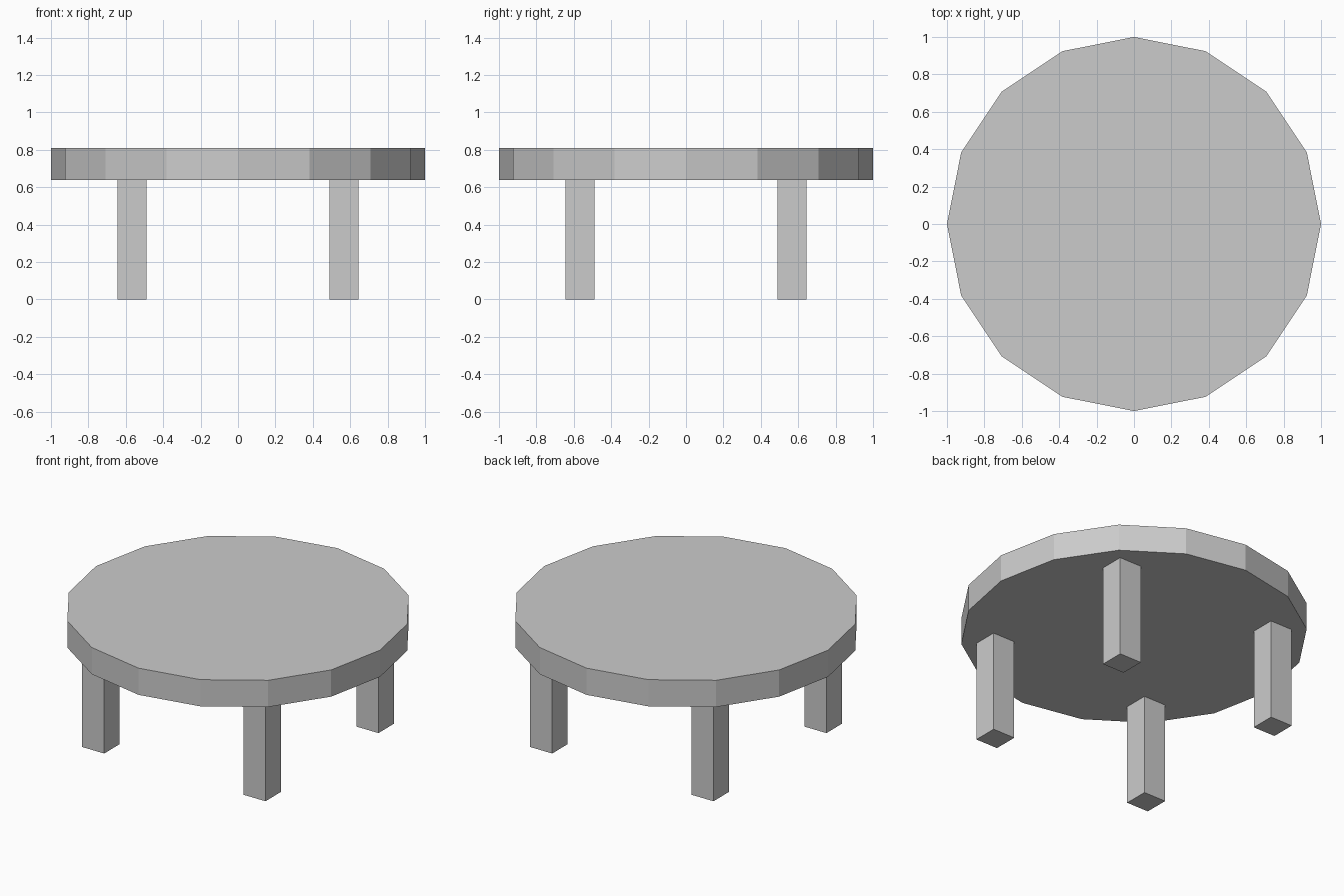
import bpy

if "Cube" in bpy.data.objects:
    bpy.data.objects.remove(bpy.data.objects["Cube"])

TOP_Z, UNDERSIDE_Z = 0.81, 0.64
LEG_WIDTH, LEG_OFFSET = 0.155, 0.568

# Sixteen-sided table top
bpy.ops.mesh.primitive_cylinder_add(
    vertices=16, radius=1, depth=TOP_Z - UNDERSIDE_Z,
    location=(0, 0, (TOP_Z + UNDERSIDE_Z) / 2))
bpy.context.object.name = "table_top"


def add_leg(name, x, y):
    bpy.ops.mesh.primitive_cube_add(size=1, location=(x, y, UNDERSIDE_Z / 2))
    leg = bpy.context.object
    leg.name = name
    leg.scale = (LEG_WIDTH, LEG_WIDTH, UNDERSIDE_Z)


# Four square legs
for row, sy in (("front", -1), ("back", 1)):
    for side, sx in (("left", -1), ("right", 1)):
        add_leg(f"{row}_{side}_leg", sx * LEG_OFFSET, sy * LEG_OFFSET)
